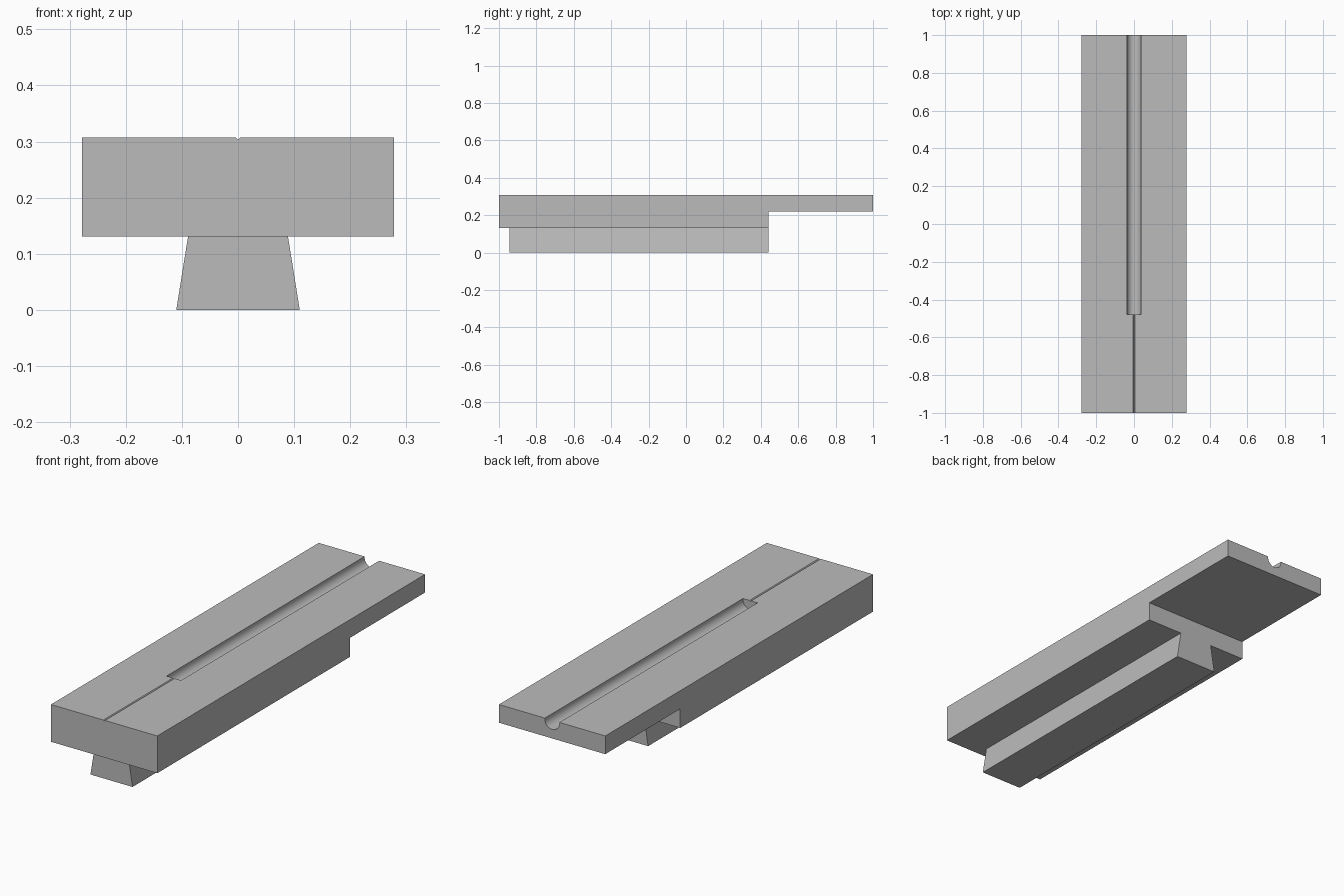
import bpy
import bmesh
from math import cos, sin, pi, radians

default = bpy.data.objects.get("Cube")
if default:
    bpy.data.objects.remove(default)

TOP = 0.307

# Single plain grey
grey = bpy.data.materials.new("plain grey")
grey.use_nodes = True
colour = (0.5, 0.5, 0.5, 1)
grey.diffuse_color = colour
grey.node_tree.nodes["Principled BSDF"].inputs["Base Color"].default_value = colour


def prism(name, profile, axis, start, end):
    """Extrude a 2D profile along x (profile is y, z) or y (profile is x, z)."""
    bm = bmesh.new()

    def ring(t):
        return [bm.verts.new((t, a, z) if axis == "x" else (a, t, z)) for a, z in profile]

    first, last = ring(start), ring(end)
    bm.faces.new(first)
    bm.faces.new(last)
    for i in range(len(profile)):
        j = (i + 1) % len(profile)
        bm.faces.new((first[i], first[j], last[j], last[i]))
    bmesh.ops.recalc_face_normals(bm, faces=bm.faces)
    mesh = bpy.data.meshes.new(name)
    bm.to_mesh(mesh)
    bm.free()
    mesh.materials.append(grey)
    obj = bpy.data.objects.new(name, mesh)
    bpy.context.collection.objects.link(obj)
    return obj


def cut(target, cutter):
    cutter.hide_render = True
    mod = target.modifiers.new("cut", "BOOLEAN")
    mod.operation = "DIFFERENCE"
    mod.solver = "EXACT"
    mod.object = cutter
    bpy.context.view_layer.objects.active = target
    bpy.ops.object.modifier_apply(modifier=mod.name)
    bpy.data.objects.remove(cutter)


# Stepped body: thick block with a thin overhanging plate at the back
side = [(-1, 0.131), (0.44, 0.131), (0.44, 0.221), (1, 0.221), (1, TOP), (-1, TOP)]
body = prism("stepped_body", side, "x", -0.278, 0.278)

# Round-bottomed channel from the back edge, with a flat front end
radius, steps = 0.038, 32
floor = [(radius * cos(pi + pi * i / steps), TOP - 0.005 + radius * sin(pi + pi * i / steps))
         for i in range(steps + 1)]
channel = floor + [(radius, TOP + 0.05), (-radius, TOP + 0.05)]
cut(body, prism("channel_cutter", channel, "y", -0.48, 1.1))

# Fine V groove leading from the front edge to the channel
vee = [(0, TOP - 0.004), (0.008, TOP + 0.004), (-0.008, TOP + 0.004)]
cut(body, prism("groove_cutter", vee, "y", -1.1, -0.46))

# Dovetail rail underneath, wider at its foot
rail = [(-0.11, 0), (0.11, 0), (0.089, 0.131), (-0.089, 0.131)]
prism("dovetail_rail", rail, "y", -0.945, 0.44)

# Smooth the channel floor only
bpy.ops.object.select_all(action="DESELECT")
body.select_set(True)
bpy.context.view_layer.objects.active = body
bpy.ops.object.shade_smooth_by_angle(angle=radians(30))
